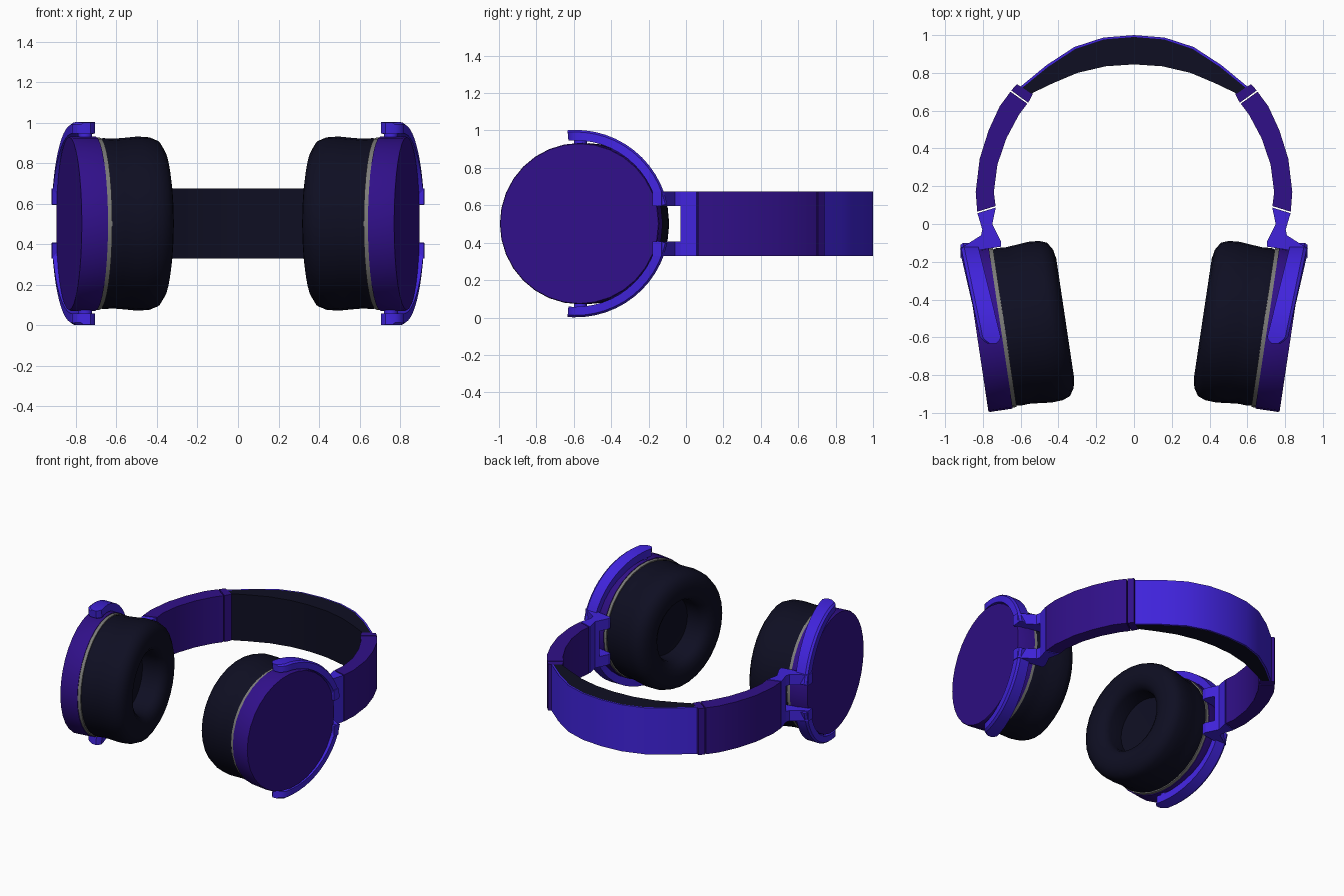
import bpy, bmesh, math
from mathutils import Matrix, Vector

cube = bpy.data.objects.get("Cube")
if cube:
    bpy.data.objects.remove(cube, do_unlink=True)

MID = 0.502          # height of the symmetry plane
HALF = 0.173         # half height of the headband


def material(name, rgb):
    m = bpy.data.materials.new(name)
    m.use_nodes = True
    m.diffuse_color = (*rgb, 1)
    m.node_tree.nodes["Principled BSDF"].inputs["Base Color"].default_value = (*rgb, 1)
    return m


purple = material("deep purple", (0.03, 0.005, 0.25))
blue = material("bright violet blue", (0.052, 0.017, 0.72))
black = material("dark navy padding", (0.0045, 0.0045, 0.016))
grey = material("grey trim", (0.2, 0.2, 0.19))


def finish(name, bm, mat, mirror=True, angle=35):
    """Turn a bmesh into a shaded object, mirrored across x if asked."""
    bmesh.ops.recalc_face_normals(bm, faces=bm.faces[:])
    me = bpy.data.meshes.new(name)
    bm.to_mesh(me)
    bm.free()
    ob = bpy.data.objects.new(name, me)
    bpy.context.collection.objects.link(ob)
    me.materials.append(mat)
    bpy.ops.object.select_all(action="DESELECT")
    ob.select_set(True)
    bpy.context.view_layer.objects.active = ob
    bpy.ops.object.shade_smooth_by_angle(angle=math.radians(angle))
    if mirror:
        ob.modifiers.new("Mirror", "MIRROR").use_mirror_merge = False
    return ob


def prism(bm, outline, z0, z1):
    """Extrude a plan outline between two heights."""
    low = [bm.verts.new((x, y, z0)) for x, y in outline]
    high = [bm.verts.new((x, y, z1)) for x, y in outline]
    bm.faces.new(low)
    bm.faces.new(high)
    n = len(outline)
    for i in range(n):
        j = (i + 1) % n
        bm.faces.new((low[i], low[j], high[j], high[i]))


def strip(bm, outer, inner, z0, z1):
    """Curved strip of quads between two plan curves of equal length."""
    rings = []
    for (ox, oy), (ix, iy) in zip(outer, inner):
        rings.append([(ox, oy, z0), (ox, oy, z1), (ix, iy, z1), (ix, iy, z0)])
    loft(bm, rings)


def loft(bm, rings):
    rows = [[bm.verts.new(p) for p in r] for r in rings]
    n = len(rows[0])
    for a, b in zip(rows, rows[1:]):
        for i in range(n):
            j = (i + 1) % n
            bm.faces.new((a[i], a[j], b[j], b[i]))
    bm.faces.new(rows[0])
    bm.faces.new(rows[-1])


def both_ways(half):
    return [(-x, y) for x, y in half[:0:-1]] + half


# Headband: padded crescent under a thin outer shell
crown = both_ways([(0, 0.99), (0.16, 0.977), (0.31, 0.927), (0.455, 0.832), (0.59, 0.722)])
shell_top = both_ways([(0, 1.0), (0.162, 0.987), (0.316, 0.937), (0.463, 0.841), (0.6, 0.728)])
lining = both_ways([(0, 0.845), (0.15, 0.835), (0.3, 0.8), (0.43, 0.745), (0.545, 0.69)])
bm = bmesh.new()
strip(bm, crown, lining, MID - HALF, MID + HALF)
finish("headband_padding", bm, black, mirror=False)
bm = bmesh.new()
strip(bm, shell_top, crown, MID - HALF, MID + HALF)
finish("headband_shell", bm, blue, mirror=False)

# Joint caps where the padding meets the side arms
bm = bmesh.new()
prism(bm, [(0.59, 0.722), (0.62, 0.74), (0.65, 0.707), (0.56, 0.642), (0.535, 0.69)],
      MID - HALF, MID + HALF)
finish("joint_caps", bm, purple)

# Side arms
bm = bmesh.new()
strip(bm,
      [(0.654, 0.7), (0.71, 0.625), (0.77, 0.495), (0.817, 0.345), (0.838, 0.17), (0.83, 0.065)],
      [(0.565, 0.637), (0.61, 0.577), (0.675, 0.455), (0.723, 0.315), (0.742, 0.17), (0.733, 0.095)],
      MID - HALF, MID + HALF)
finish("side_arms", bm, purple)

# Yokes: solid hinge block with a prong above and below the slot
bm = bmesh.new()
prism(bm, [(0.829, 0.057), (0.803, -0.03), (0.735, -0.03), (0.75, 0.0), (0.732, 0.087)],
      MID - HALF, MID + HALF)
prong = [(0.803, -0.03), (0.81, -0.06), (0.92, -0.13), (0.918, -0.18), (0.83, -0.14),
         (0.705, -0.12), (0.705, -0.09), (0.735, -0.03)]
for s in (-1, 1):
    prism(bm, prong, MID + s * 0.095, MID + s * HALF)
finish("yokes", bm, blue, angle=20)

# Fork arms: tapering arcs that hug each cup, with rounded tips
bm = bmesh.new()
steps = 12
for s in (-1, 1):
    rings = []
    for i in range(steps + 3):
        a = math.radians(12 + 79 * min(i / steps, 1) + 2 * max(i - steps, 0))
        trim = (0, 0.012, 0.032)[max(i - steps, 0)]
        y_mid = -0.59 + 0.47 * math.cos(a)
        x_out = 0.82 + 0.22 * (y_mid + 0.58) - trim
        x_in = 0.71 + 0.265 * (y_mid + 0.58) + trim
        ring = []
        for x, r in ((x_out, 0.445), (x_out, 0.49), (x_out - 0.015, 0.501),
                     (x_in, 0.501), (x_in, 0.445)):
            ring.append((x, -0.59 + r * math.cos(a), MID + s * r * math.sin(a)))
        rings.append(ring)
    loft(bm, rings)
finish("fork_arms", bm, blue)

# Pivot pins joining fork tips to cups
bm = bmesh.new()
pin = [(0.755 + 0.035 * math.cos(k * math.pi / 6), -0.565 + 0.035 * math.sin(k * math.pi / 6))
       for k in range(12)]
for s in (-1, 1):
    prism(bm, pin, MID + s * 0.41, MID + s * 0.46)
finish("pivot_pins", bm, blue)

# Ear cups: lathed around a tilted axis, depth measured inward from the outer face
tilt = math.radians(8.5)
across = Vector((math.sin(tilt), math.cos(tilt), 0))
inward = Vector((-math.cos(tilt), math.sin(tilt), 0))
place = Matrix((Vector((0, 0, 1)), across, inward)).transposed().to_4x4()
place.translation = (0.834, -0.57, MID)


def lathe(name, profile, mat, sides=32, angle=35):
    bm = bmesh.new()
    verts = [bm.verts.new((r, 0, d)) for d, r in profile]
    edges = [bm.edges.new(pair) for pair in zip(verts, verts[1:])]
    bmesh.ops.spin(bm, geom=verts + edges, cent=(0, 0, 0), axis=(0, 0, 1),
                   angle=math.tau, steps=sides, use_duplicate=False)
    bmesh.ops.remove_doubles(bm, verts=bm.verts[:], dist=0.0005)
    bm.transform(place)
    return finish(name, bm, mat, angle=angle)


lathe("cup_shells", [(0, 0), (0, 0.427), (0.008, 0.431), (0.13, 0.431), (0.13, 0)], purple)
lathe("trim_rings", [(0.13, 0.3), (0.13, 0.426), (0.152, 0.426), (0.152, 0.3)], grey)
lathe("ear_cushions",
      [(0.152, 0.3), (0.152, 0.418), (0.17, 0.422), (0.22, 0.419), (0.28, 0.424), (0.34, 0.43),
       (0.4, 0.426), (0.44, 0.41), (0.465, 0.37), (0.475, 0.32), (0.467, 0.27),
       (0.445, 0.235), (0.41, 0.22), (0.3, 0.215), (0.29, 0)], black, angle=60)
